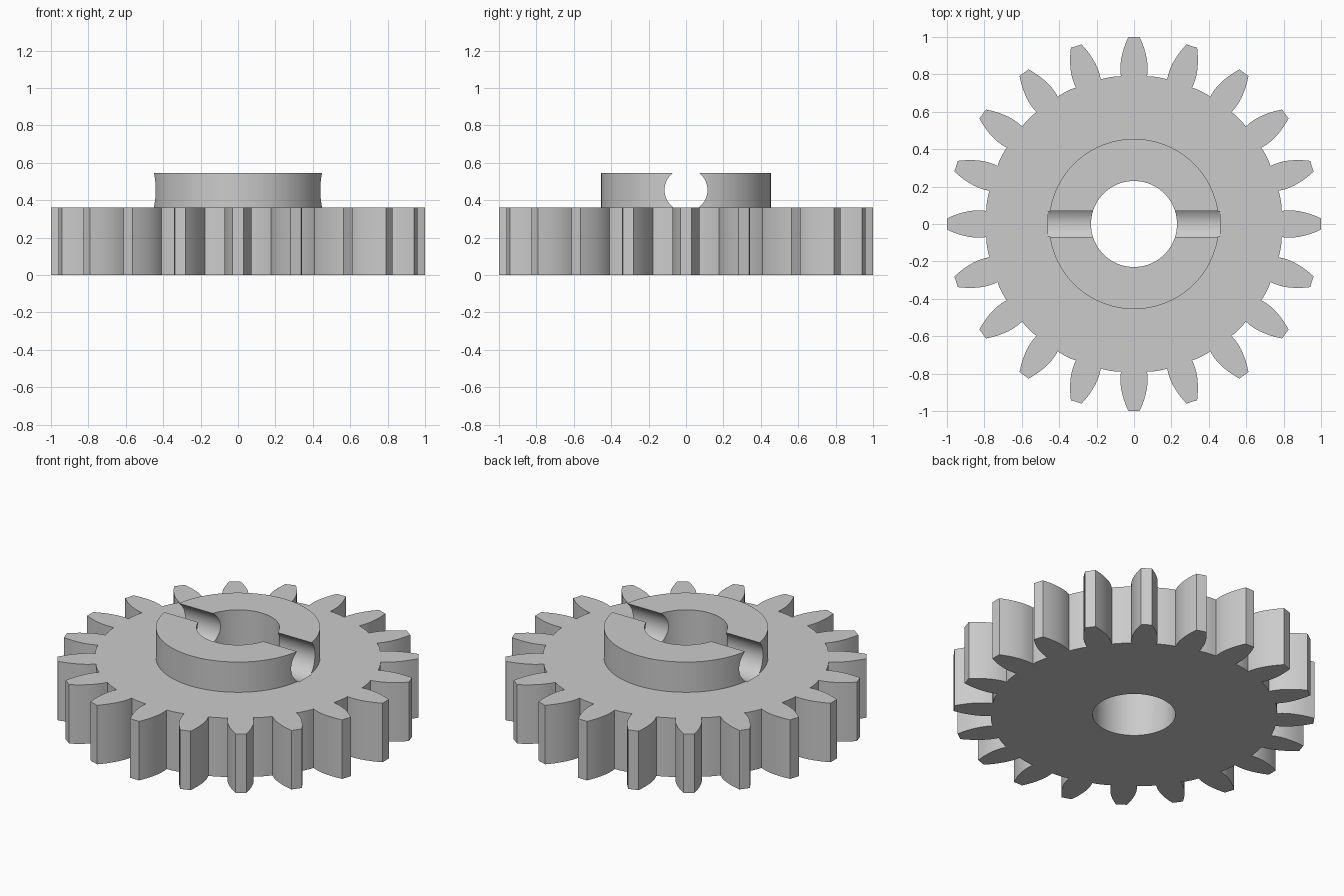
import bpy
import bmesh
from math import cos, sin, pi, radians
from mathutils import Matrix, Vector

TEETH = 20
DISC_H, HUB_H = 0.361, 0.546
HUB_R, BORE_R = 0.455, 0.23
ROOT_R = 0.795
GROOVE_R, GROOVE_Z = 0.115, 0.455
# half tooth flank: (radius along the tooth axis, half width)
FLANK = [(0.79, 0.07), (0.82, 0.073), (0.85, 0.0725), (0.88, 0.069),
         (0.91, 0.0625), (0.94, 0.054), (0.97, 0.043), (1.0, 0.03)]

cube = bpy.data.objects.get("Cube")
if cube:
    bpy.data.objects.remove(cube, do_unlink=True)

steel = bpy.data.materials.new("grey_metal")
steel.use_nodes = True
GREY = (0.6, 0.6, 0.6, 1.0)
steel.diffuse_color = GREY
steel.node_tree.nodes["Principled BSDF"].inputs["Base Color"].default_value = GREY


def add_object(name, bm):
    bmesh.ops.recalc_face_normals(bm, faces=bm.faces)
    mesh = bpy.data.meshes.new(name)
    bm.to_mesh(mesh)
    bm.free()
    mesh.materials.append(steel)
    obj = bpy.data.objects.new(name, mesh)
    bpy.context.collection.objects.link(obj)
    return obj


def cylinder(name, radius, length, centre, along_x=False, sides=96):
    turn = Matrix.Rotation(pi / 2, 4, 'Y') if along_x else Matrix()
    bm = bmesh.new()
    bmesh.ops.create_cone(bm, cap_ends=True, segments=sides, radius1=radius,
                          radius2=radius, depth=length,
                          matrix=Matrix.Translation(centre) @ turn)
    return add_object(name, bm)


def combine(target, other, operation):
    """Apply a boolean and discard the helper."""
    other.hide_render = True
    mod = target.modifiers.new(operation.lower(), 'BOOLEAN')
    mod.operation = operation
    mod.solver = 'EXACT'
    mod.object = other
    bpy.context.view_layer.objects.active = target
    bpy.ops.object.modifier_apply(modifier=mod.name)
    bpy.data.objects.remove(other, do_unlink=True)


# Toothed disc: mirrored flank repeated round the rim, with root arcs between
outline = []
tooth = [(r, -w) for r, w in FLANK] + [(r, w) for r, w in reversed(FLANK)]
for i in range(TEETH):
    turn = Matrix.Rotation(2 * pi * i / TEETH, 3, 'Z')
    outline += [turn @ Vector((x, y, 0)) for x, y in tooth]
    for a in (7, 9, 11):
        outline.append(turn @ Vector((ROOT_R * cos(radians(a)), ROOT_R * sin(radians(a)), 0)))
bm = bmesh.new()
base = bm.faces.new([bm.verts.new(p) for p in outline])
top = bmesh.ops.extrude_face_region(bm, geom=[base])
bmesh.ops.translate(bm, vec=(0, 0, DISC_H),
                    verts=[g for g in top["geom"] if isinstance(g, bmesh.types.BMVert)])
gear = add_object("gear_wheel", bm)

# Hub collar
low = DISC_H / 2
combine(gear, cylinder("hub", HUB_R, HUB_H - low, (0, 0, (HUB_H + low) / 2)), 'UNION')

# Shaft bore and cross pin groove
combine(gear, cylinder("bore_cutter", BORE_R, 2, (0, 0, 0)), 'DIFFERENCE')
combine(gear, cylinder("groove_cutter", GROOVE_R, 0.92, (0, 0, GROOVE_Z), True, 64), 'DIFFERENCE')

bpy.ops.object.select_all(action='DESELECT')
gear.select_set(True)
bpy.context.view_layer.objects.active = gear
bpy.ops.object.shade_smooth_by_angle(angle=radians(30))
